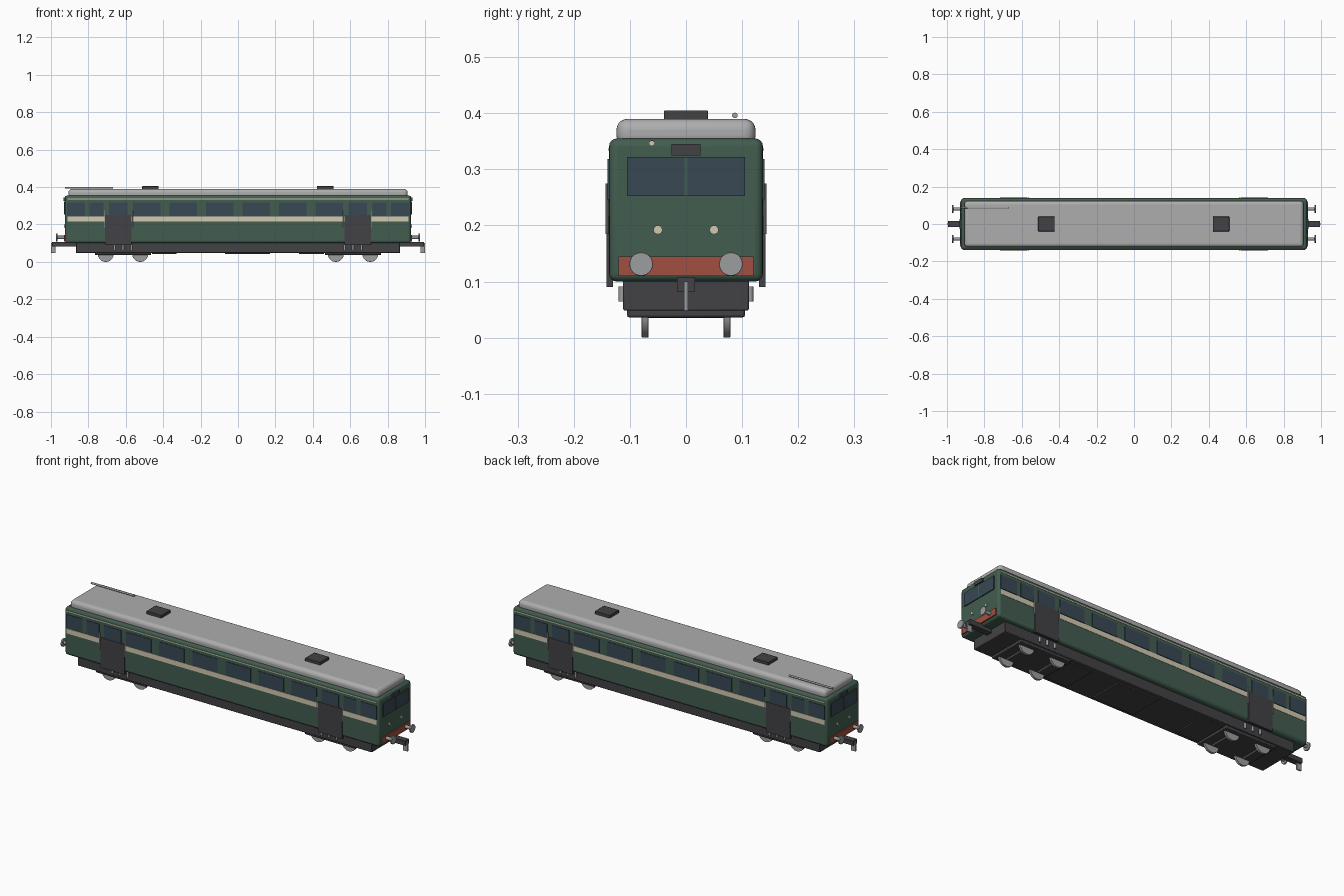
import bpy
from math import pi, radians

if "Cube" in bpy.data.objects:
    bpy.data.objects.remove(bpy.data.objects["Cube"])


def mat(name, rgb):
    m = bpy.data.materials.new(name)
    m.diffuse_color = (*rgb, 1)
    m.use_nodes = True
    m.node_tree.nodes["Principled BSDF"].inputs["Base Color"].default_value = m.diffuse_color
    return m


GREEN = mat("green_paint", (0.055, 0.11, 0.08))
DARK = mat("dark_metal", (0.055, 0.055, 0.06))
GLASS = mat("tinted_glass", (0.04, 0.065, 0.09))
CREAM = mat("cream_paint", (0.65, 0.58, 0.44))
RED = mat("red_paint", (0.35, 0.08, 0.05))
ROOF = mat("roof_grey", (0.42, 0.42, 0.42))
STEEL = mat("steel", (0.33, 0.34, 0.35))


def finish(o, name, m, bevel=0, seg=2):
    o.name = name
    o.data.materials.append(m)
    if bevel:
        b = o.modifiers.new("bevel", 'BEVEL')
        b.width, b.segments = bevel, seg
    bpy.ops.object.shade_smooth_by_angle(angle=radians(35))
    return o


def box(name, x, y, z, m, bevel=0, seg=2):
    """Box given by its (min, max) range on every axis."""
    lo, hi = zip(x, y, z)
    bpy.ops.mesh.primitive_cube_add(size=1, location=[(a + b) / 2 for a, b in zip(lo, hi)])
    o = bpy.context.object
    o.scale = [b - a for a, b in zip(lo, hi)]
    bpy.ops.object.transform_apply(location=False, rotation=False, scale=True)
    return finish(o, name, m, bevel, seg)


def rod(name, loc, r, length, axis, m, bevel=0, verts=24):
    rot = {'x': (0, pi / 2, 0), 'y': (pi / 2, 0, 0), 'z': (0, 0, 0)}[axis]
    bpy.ops.mesh.primitive_cylinder_add(vertices=verts, radius=r, depth=length, location=loc, rotation=rot)
    return finish(bpy.context.object, name, m, bevel)


def span(s, a, b):
    return tuple(sorted((s * a, s * b)))


# Body shell, roof and underframe
box("body_shell", (-0.925, 0.925), (-0.137, 0.137), (0.10, 0.355), GREEN, 0.014, 4)
box("roof", (-0.907, 0.907), (-0.124, 0.124), (0.34, 0.39), ROOF, 0.02, 5)
box("underframe", (-0.866, 0.866), (-0.112, 0.112), (0.048, 0.103), DARK, 0.003)
for x in (-0.468, 0.466):
    box("roof_vent", (x - 0.044, x + 0.044), (-0.039, 0.039), (0.385, 0.405), DARK, 0.002)
rod("roof_pipe", (-0.797, 0.087, 0.396), 0.005, 0.255, 'x', STEEL, verts=12)

# Equipment boxes below the floor
box("battery_box", (-0.07, 0.17), (-0.09, 0.09), (0.041, 0.06), DARK)
box("equipment_box_left", (-0.46, -0.33), (-0.09, 0.09), (0.042, 0.06), DARK)
box("equipment_box_right", (0.325, 0.46), (-0.09, 0.09), (0.042, 0.06), DARK)

# Bogies with wheels, axles and springs
for x in (-0.615, 0.615):
    box("bogie_frame", (x - 0.15, x + 0.15), (-0.105, 0.105), (0.036, 0.075), DARK, 0.004)
    for wx in (x - 0.092, x + 0.092):
        rod("axle", (wx, 0, 0.043), 0.008, 0.15, 'y', STEEL, verts=12)
        for y in (-0.073, 0.073):
            rod("wheel", (wx, y, 0.043), 0.043, 0.012, 'y', STEEL, 0.001, 32)
    for dx in (-0.045, 0, 0.045):
        for y in (-0.114, 0.114):
            rod("spring", (x + dx, y, 0.078), 0.006, 0.027, 'z', STEEL, verts=12)

# Side windows: (centre, width), mirrored to both ends
windows = [(0.0975, 0.147), (0.2925, 0.147), (0.4875, 0.147), (0.64, 0.1), (0.757, 0.075), (0.866, 0.096)]
for s in (-1, 1):
    # Waist stripe and gutter line
    box("waist_stripe", (-0.912, 0.912), span(s, 0.13, 0.1385), (0.217, 0.243), CREAM)
    box("cantrail_line", (-0.912, 0.912), span(s, 0.13, 0.1385), (0.333, 0.338), CREAM)
    for e in (-1, 1):
        for c, w in windows:
            box("side_window", (e * c - w / 2, e * c + w / 2), span(s, 0.13, 0.1395), (0.246, 0.318), GLASS)
        # Doors with handrails on both edges
        box("door", (e * 0.64 - 0.071, e * 0.64 + 0.071), span(s, 0.13, 0.1415), (0.09, 0.25), DARK)
        for dx in (-0.075, 0.075):
            rod("door_handrail", (e * 0.64 + dx, s * 0.141, 0.23), 0.0025, 0.09, 'z', STEEL, verts=8)

# Cab ends
for e in (-1, 1):
    for s in (-1, 1):
        box("windscreen", span(e, 0.915, 0.93), span(s, 0.002, 0.105), (0.252, 0.322), GLASS)
        rod("headlamp", (e * 0.925, s * 0.05, 0.192), 0.008, 0.012, 'x', CREAM, verts=16)
        # Buffers
        rod("buffer_stem", (e * 0.945, s * 0.08, 0.131), 0.009, 0.05, 'x', STEEL, verts=16)
        rod("buffer_head", (e * 0.97, s * 0.08, 0.131), 0.021, 0.008, 'x', STEEL, 0.001)
    box("windscreen_pillar", span(e, 0.915, 0.931), (-0.003, 0.003), (0.252, 0.322), GREEN)
    box("destination_box", span(e, 0.91, 0.934), (-0.026, 0.026), (0.325, 0.345), DARK)
    rod("marker_lamp", (e * 0.917, -e * 0.061, 0.347), 0.0045, 0.016, 'x', CREAM, verts=12)
    box("buffer_beam", span(e, 0.91, 0.931), (-0.12, 0.12), (0.11, 0.145), RED)
    # Coupler and hook
    box("coupler_bar", span(e, 0.85, 0.995), (-0.016, 0.016), (0.082, 0.107), DARK)
    box("coupler_hook", span(e, 0.975, 1.0), (-0.0035, 0.0035), (0.048, 0.1), STEEL)
